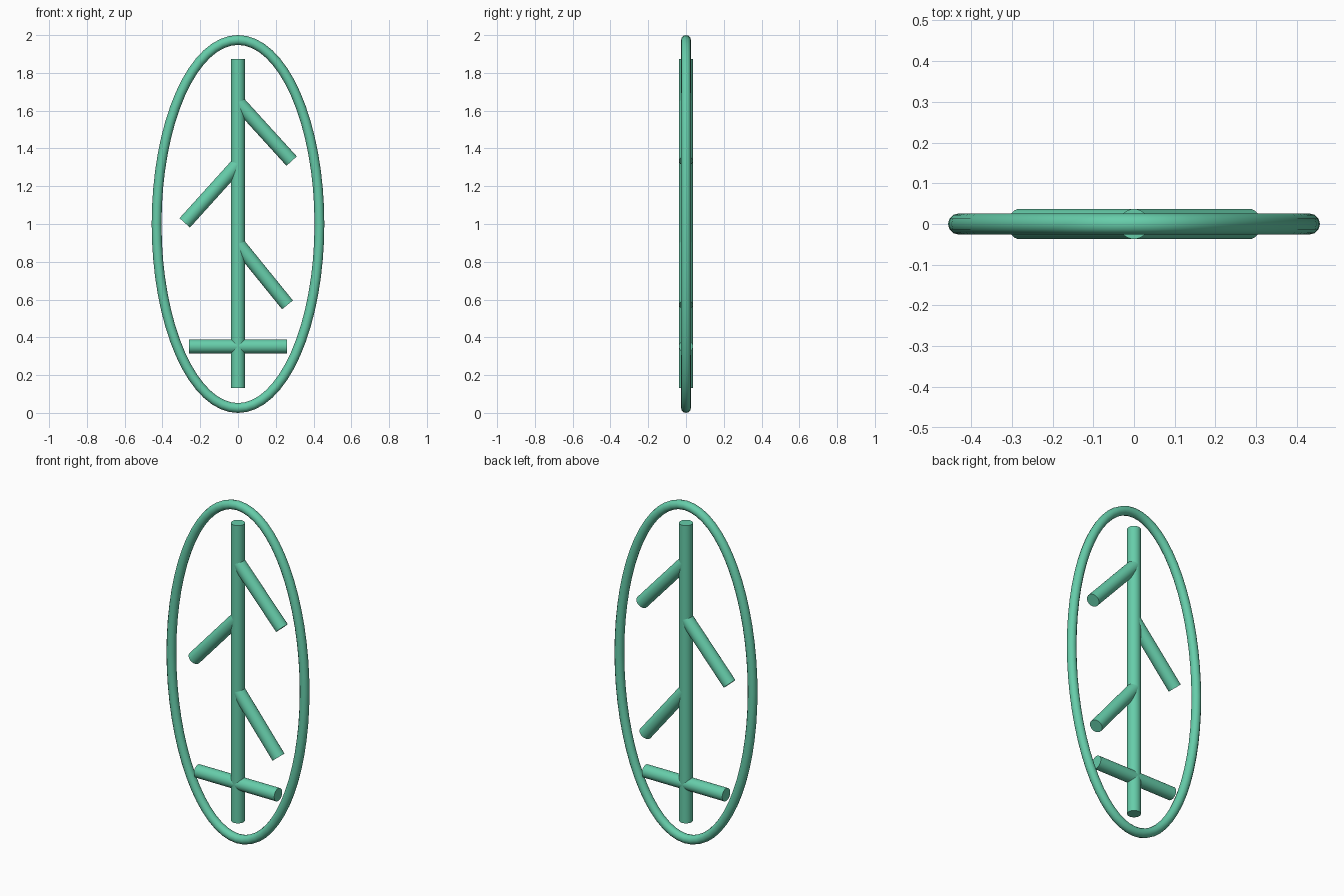
import bpy
import math
from mathutils import Vector

if "Cube" in bpy.data.objects:
    bpy.data.objects.remove(bpy.data.objects["Cube"], do_unlink=True)

ROD_RADIUS = 0.037
RING_RADIUS = 0.026

# Single aquamarine colour
aqua = bpy.data.materials.new("aquamarine")
aqua.use_nodes = True
colour = (0.133, 0.610, 0.402, 1.0)
aqua.diffuse_color = colour
aqua.node_tree.nodes["Principled BSDF"].inputs["Base Color"].default_value = colour


def finish(obj, name):
    obj.name = name
    obj.data.materials.clear()
    obj.data.materials.append(aqua)
    bpy.ops.object.shade_smooth_by_angle(angle=math.radians(40))


def rod(name, start, end):
    """Capped round rod between two (x, z) points."""
    a = Vector((start[0], 0, start[1]))
    b = Vector((end[0], 0, end[1]))
    bpy.ops.mesh.primitive_cylinder_add(
        vertices=32, radius=ROD_RADIUS, depth=(b - a).length, location=(a + b) / 2)
    obj = bpy.context.object
    obj.rotation_euler = (b - a).to_track_quat("Z", "Y").to_euler()
    finish(obj, name)


def oval_ring(name, half_width, half_height, steps=64):
    """Upright oval swept with a round section."""
    curve = bpy.data.curves.new(name, "CURVE")
    curve.dimensions = "3D"
    curve.bevel_depth = RING_RADIUS
    curve.bevel_resolution = 4
    spline = curve.splines.new("POLY")
    spline.points.add(steps - 1)
    for i, point in enumerate(spline.points):
        t = 2 * math.pi * i / steps
        point.co = (half_width * math.cos(t), 0, 1 + half_height * math.sin(t), 1)
    spline.use_cyclic_u = True
    obj = bpy.data.objects.new(name, curve)
    bpy.context.collection.objects.link(obj)
    bpy.ops.object.select_all(action="DESELECT")
    obj.select_set(True)
    bpy.context.view_layer.objects.active = obj
    bpy.ops.object.convert(target="MESH")
    finish(bpy.context.object, name)


# Outer frame
oval_ring("oval_ring", 0.457 - RING_RADIUS, 1 - RING_RADIUS)

# Stem and crossbar
rod("stem", (0, 0.132), (0, 1.873))
rod("crossbar", (-0.26, 0.352), (0.26, 0.352))

# Drooping branches
rod("upper_left_branch", (0, 1.645), (0.284, 1.333))
rod("middle_right_branch", (0, 1.318), (-0.282, 1.006))
rod("lower_left_branch", (0, 0.895), (0.262, 0.572))
